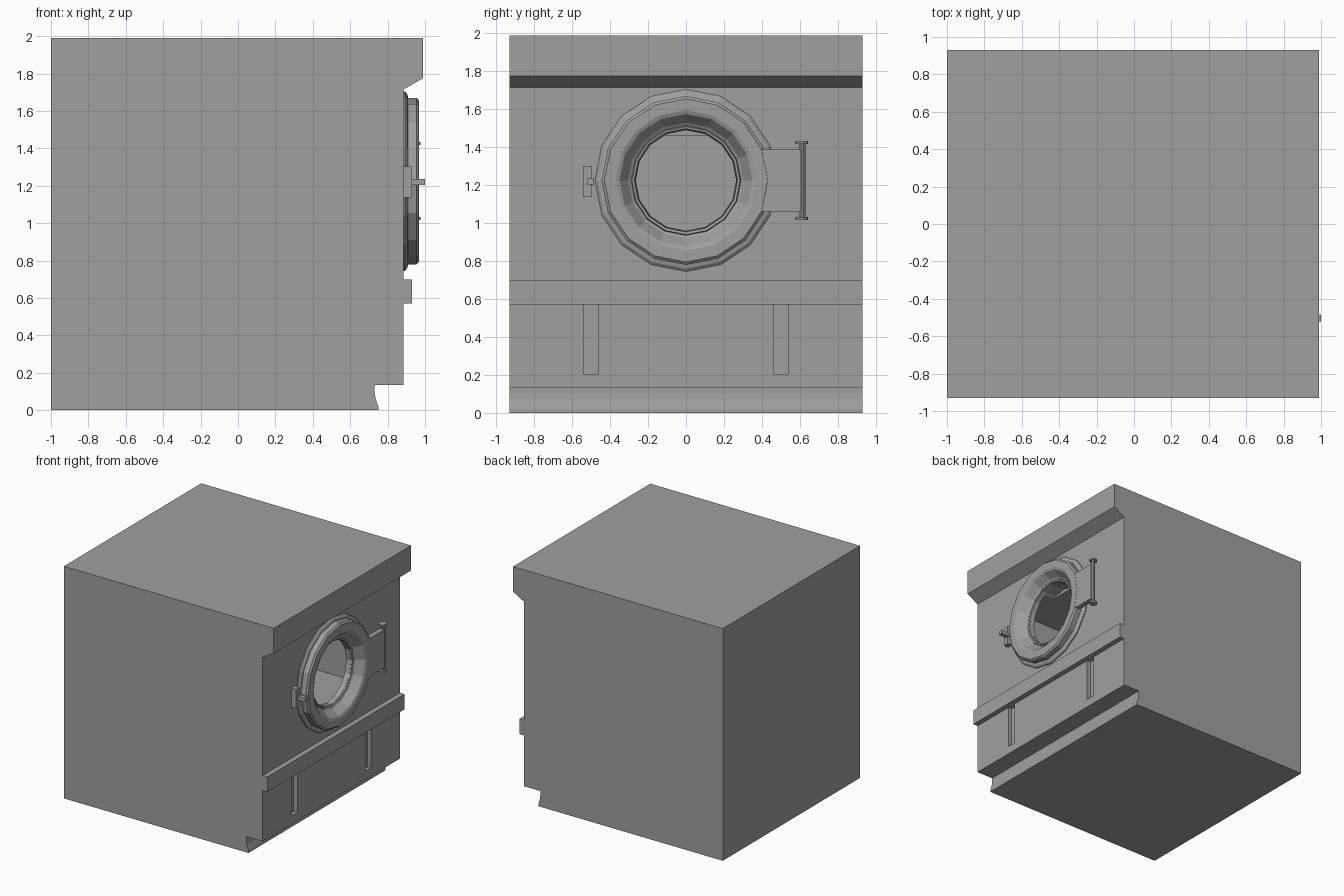
import bpy, bmesh, math
from mathutils import Matrix, Vector

default = bpy.data.objects.get("Cube")
if default:
    bpy.data.objects.remove(default, do_unlink=True)

GREY = (0.35, 0.35, 0.35, 1)
grey = bpy.data.materials.new("grey metal")
grey.use_nodes = True
grey.diffuse_color = GREY
grey.node_tree.nodes["Principled BSDF"].inputs["Base Color"].default_value = GREY

DOOR_Z = 1.225
SIDES = 16


def finish(name, bm):
    bmesh.ops.recalc_face_normals(bm, faces=bm.faces[:])
    mesh = bpy.data.meshes.new(name)
    bm.to_mesh(mesh)
    bm.free()
    mesh.materials.append(grey)
    obj = bpy.data.objects.new(name, mesh)
    bpy.context.collection.objects.link(obj)
    return obj


def box(name, x, y, z):
    bm = bmesh.new()
    bmesh.ops.create_cube(bm, size=1)
    for v in bm.verts:
        v.co = Vector(r[0] if c < 0 else r[1] for c, r in zip(v.co, (x, y, z)))
    return finish(name, bm)


def cylinder(name, radius, length, centre, axis, sides=SIDES):
    bm = bmesh.new()
    turn = Matrix.Rotation(math.pi / 2, 4, "Y") if axis == "x" else Matrix()
    bmesh.ops.create_cone(bm, cap_ends=True, segments=sides, radius1=radius,
                          radius2=radius, depth=length,
                          matrix=Matrix.Translation(centre) @ turn)
    return finish(name, bm)


def extrude_profile(name, points, half_width):
    bm = bmesh.new()
    face = bm.faces.new([bm.verts.new((x, -half_width, z)) for x, z in points])
    result = bmesh.ops.extrude_face_region(bm, geom=[face])
    verts = [g for g in result["geom"] if isinstance(g, bmesh.types.BMVert)]
    bmesh.ops.translate(bm, verts=verts, vec=(0, 2 * half_width, 0))
    return finish(name, bm)


def cut(target, cutter):
    cutter.hide_render = True
    mod = target.modifiers.new("cut", "BOOLEAN")
    mod.operation = "DIFFERENCE"
    mod.solver = "EXACT"
    mod.object = cutter
    bpy.context.view_layer.objects.active = target
    bpy.ops.object.modifier_apply(modifier=mod.name)
    bpy.data.objects.remove(cutter, do_unlink=True)


# Cabinet: side profile with toe recess, trim ledge and overhanging top panel
cabinet = extrude_profile("cabinet", [
    (-1, 0), (0.75, 0), (0.75, 0.02), (0.735, 0.065), (0.73, 0.1), (0.73, 0.135),
    (0.885, 0.135), (0.885, 0.57), (0.93, 0.57), (0.93, 0.7), (0.885, 0.7),
    (0.885, 1.715), (0.99, 1.775), (0.99, 1.99), (-1, 1.99)], 0.93)

# Drum chamber, door opening and the two lower panel slots
cut(cabinet, box("chamber_cutter", (-0.1, 0.84), (-0.5, 0.5), (0.93, 1.462)))
cut(cabinet, cylinder("opening_cutter", 0.268, 0.3, (0.9, 0, DOOR_Z), "x"))
for side in (-1, 1):
    y = side * 0.5
    cut(cabinet, box("slot_cutter", (0.85, 0.95), (y - 0.04, y + 0.04), (0.205, 0.57)))

# Door ring: stepped section spun about the x axis
section = [(0.48, 0.88), (0.48, 0.893), (0.465, 0.905), (0.445, 0.91),
           (0.445, 0.955), (0.43, 0.968), (0.37, 0.968), (0.35, 0.96),
           (0.305, 0.9), (0.29, 0.89), (0.285, 0.9), (0.272, 0.895),
           (0.265, 0.86)]
bm = bmesh.new()
rings = []
for i in range(SIDES):
    a = 2 * math.pi * i / SIDES
    rings.append([bm.verts.new((x, r * math.sin(a), DOOR_Z + r * math.cos(a)))
                  for r, x in section])
for i in range(SIDES):
    a, b = rings[i], rings[(i + 1) % SIDES]
    for j in range(len(section) - 1):
        bm.faces.new((a[j], a[j + 1], b[j + 1], b[j]))
finish("door_ring", bm)

# Hinge arm, pin and end knobs
box("hinge_arm", (0.925, 0.967), (0.395, 0.605), (1.062, 1.388))
cylinder("hinge_pin", 0.016, 0.4, (0.95, 0.615, DOOR_Z), "z", 10)
for side in (-1, 1):
    cylinder("hinge_knob", 0.033, 0.016, (0.945, 0.61, DOOR_Z + side * 0.2), "z", 10)

# Latch block and handle
box("latch_block", (0.88, 0.93), (-0.542, -0.495), (1.137, 1.302))
box("latch_handle", (0.92, 1.0), (-0.52, -0.485), (1.203, 1.235))
